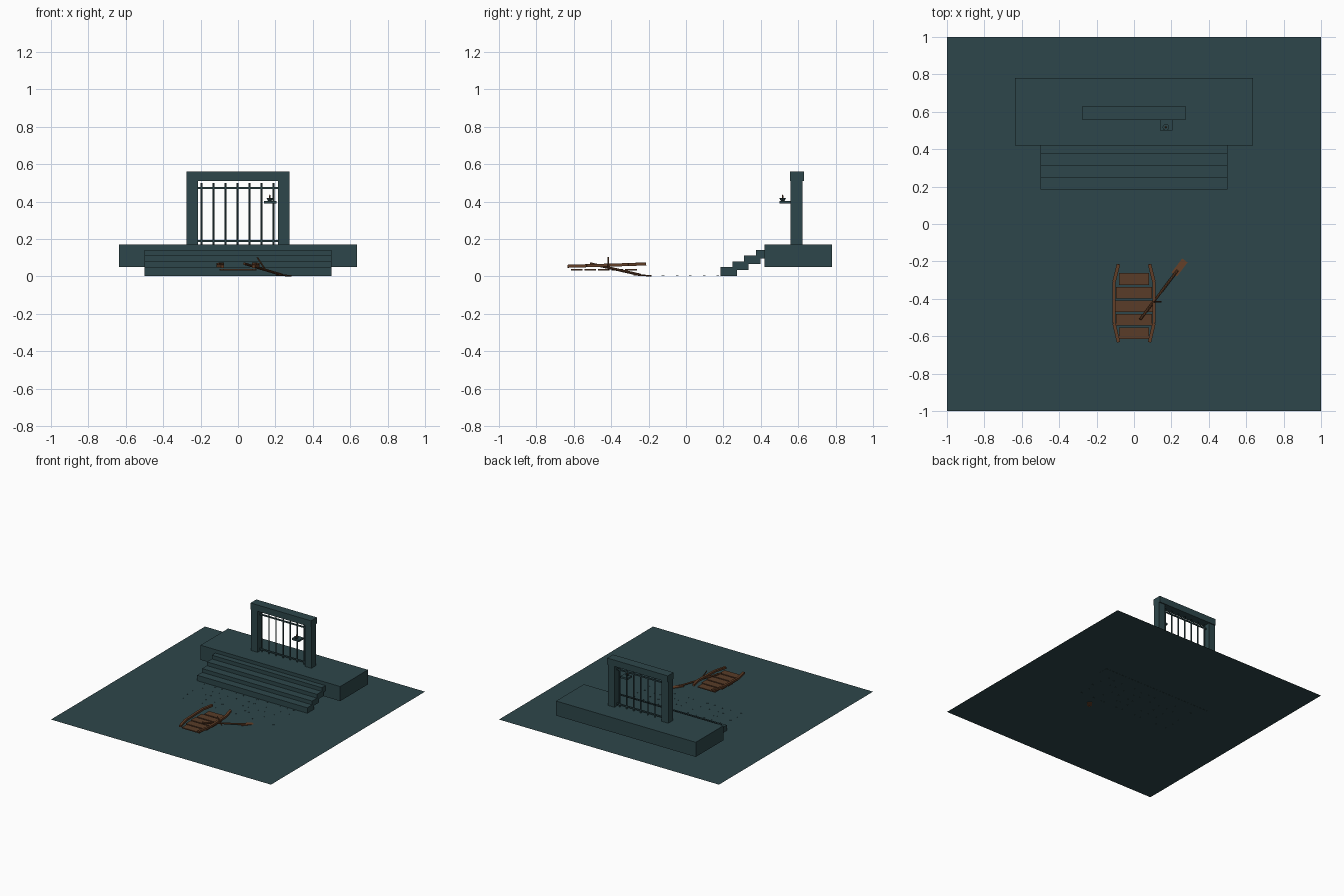
import bpy, bmesh, random
from mathutils import Vector

cube = bpy.data.objects.get("Cube")
if cube:
    bpy.data.objects.remove(cube, do_unlink=True)


def material(name, rgb):
    m = bpy.data.materials.new(name)
    m.use_nodes = True
    m.diffuse_color = (*rgb, 1)
    m.node_tree.nodes["Principled BSDF"].inputs["Base Color"].default_value = (*rgb, 1)
    return m


STONE = material("dark teal stone", (0.027, 0.062, 0.069))
PLANK = material("brown plank", (0.1, 0.045, 0.021))
RAIL = material("warm brown wood", (0.125, 0.05, 0.021))


def finish(name, bm, mat):
    bmesh.ops.recalc_face_normals(bm, faces=bm.faces)
    mesh = bpy.data.meshes.new(name)
    bm.to_mesh(mesh)
    bm.free()
    mesh.materials.append(mat)
    obj = bpy.data.objects.new(name, mesh)
    bpy.context.collection.objects.link(obj)
    return obj


def box(name, low, high, mat=STONE):
    low, high = Vector(low), Vector(high)
    bm = bmesh.new()
    bmesh.ops.create_cube(bm, size=1)
    for v in bm.verts:
        v.co = (low + high) / 2 + v.co * (high - low)
    return finish(name, bm, mat)


def beam(name, a, b, width, height, mat):
    """Square-section bar running from a to b."""
    a, b = Vector(a), Vector(b)
    bm = bmesh.new()
    bmesh.ops.create_cube(bm, size=1)
    along = (b - a).normalized()
    side = Vector((-along.y, along.x, 0)).normalized()
    up = along.cross(side)
    for v in bm.verts:
        x, y, z = v.co
        v.co = (a + b) / 2 + (b - a) * x + side * y * width + up * z * height
    return finish(name, bm, mat)


def rod(name, a, b, r1, r2, mat, sides=8):
    a, b = Vector(a), Vector(b)
    bm = bmesh.new()
    bmesh.ops.create_cone(bm, cap_ends=True, segments=sides, radius1=r1,
                          radius2=r2, depth=(b - a).length)
    turn = (b - a).to_track_quat('Z', 'Y')
    for v in bm.verts:
        v.co = turn @ v.co + (a + b) / 2
    return finish(name, bm, mat)


# Ground sheet
bm = bmesh.new()
bmesh.ops.create_grid(bm, x_segments=1, y_segments=1, size=1)
bmesh.ops.translate(bm, verts=bm.verts, vec=(0, 0, 0.004))
finish("ground", bm, STONE)

# Platform and overlapping steps
box("platform", (-0.635, 0.42, 0.05), (0.635, 0.78, 0.17))
for i in range(4):
    y, z = 0.185 + 0.063 * i, 0.003 + 0.031 * i
    box(f"step_{i + 1}", (-0.5, y, z), (0.5, y + 0.087, z + 0.046))

# Gateway
for name, s in (("left", 1), ("right", -1)):
    xs = sorted((s * 0.215, s * 0.275))
    box(f"{name}_gate_post", (xs[0], 0.56, 0.17), (xs[1], 0.622, 0.52))
box("gate_lintel", (-0.275, 0.555, 0.51), (0.275, 0.63, 0.562))
for i in range(7):
    x = -0.195 + 0.064 * i
    rod(f"gate_bar_{i + 1}", (x, 0.59, 0.17), (x, 0.59, 0.5), 0.005, 0.005, STONE)
for name, z in (("lower", 0.19), ("upper", 0.473)):
    box(f"{name}_gate_rail", (-0.215, 0.585, z - 0.005), (0.215, 0.595, z + 0.005))

# Shelf with a small oil lamp
box("lamp_shelf", (0.14, 0.5, 0.39), (0.205, 0.56, 0.404))
rod("lamp_bowl", (0.17, 0.517, 0.404), (0.17, 0.517, 0.418), 0.01, 0.018, STONE)
rod("lamp_wick", (0.17, 0.517, 0.418), (0.17, 0.517, 0.438), 0.005, 0.002, RAIL)

# Scattered rows of low pebbles
random.seed(4)
bm = bmesh.new()
for row in range(5):
    for i in range(11):
        x = -0.4 + 0.08 * i + random.uniform(-0.03, 0.03)
        y = 0.17 - 0.073 * row + random.uniform(-0.005, 0.005)
        made = bmesh.ops.create_cube(bm, size=0.006)["verts"]
        for v in made:
            v.co = Vector((v.co.x * 1.8 + x, v.co.y + y, v.co.z * 0.5 + 0.004))
finish("pebbles", bm, STONE)

# Raft floor planks
for i, half in enumerate((0.08, 0.095, 0.1, 0.095, 0.08)):
    y = -0.615 + 0.0725 * i
    box(f"floor_plank_{i + 1}", (-half, y, 0.031), (half, y + 0.062, 0.039), PLANK)

# Bent side rails, three pieces on each side
path = [(0.083, -0.632, 0.054), (0.107, -0.53, 0.057),
        (0.107, -0.31, 0.063), (0.083, -0.215, 0.067)]
for name, s in (("left", 1), ("right", -1)):
    pts = [(s * x, y, z) for x, y, z in path]
    for i in range(3):
        beam(f"{name}_side_rail_{i + 1}", pts[i], pts[i + 1], 0.018, 0.016, RAIL)

# Oar and its peg
rod("oar_shaft", (0.033, -0.51, 0.068), (0.235, -0.245, 0.008), 0.007, 0.007, RAIL)
beam("oar_blade", (0.215, -0.27, 0.009), (0.272, -0.195, 0.003), 0.036, 0.006, RAIL)
rod("oar_peg", (0.145, -0.415, 0.037), (0.103, -0.415, 0.102), 0.004, 0.004, RAIL)
